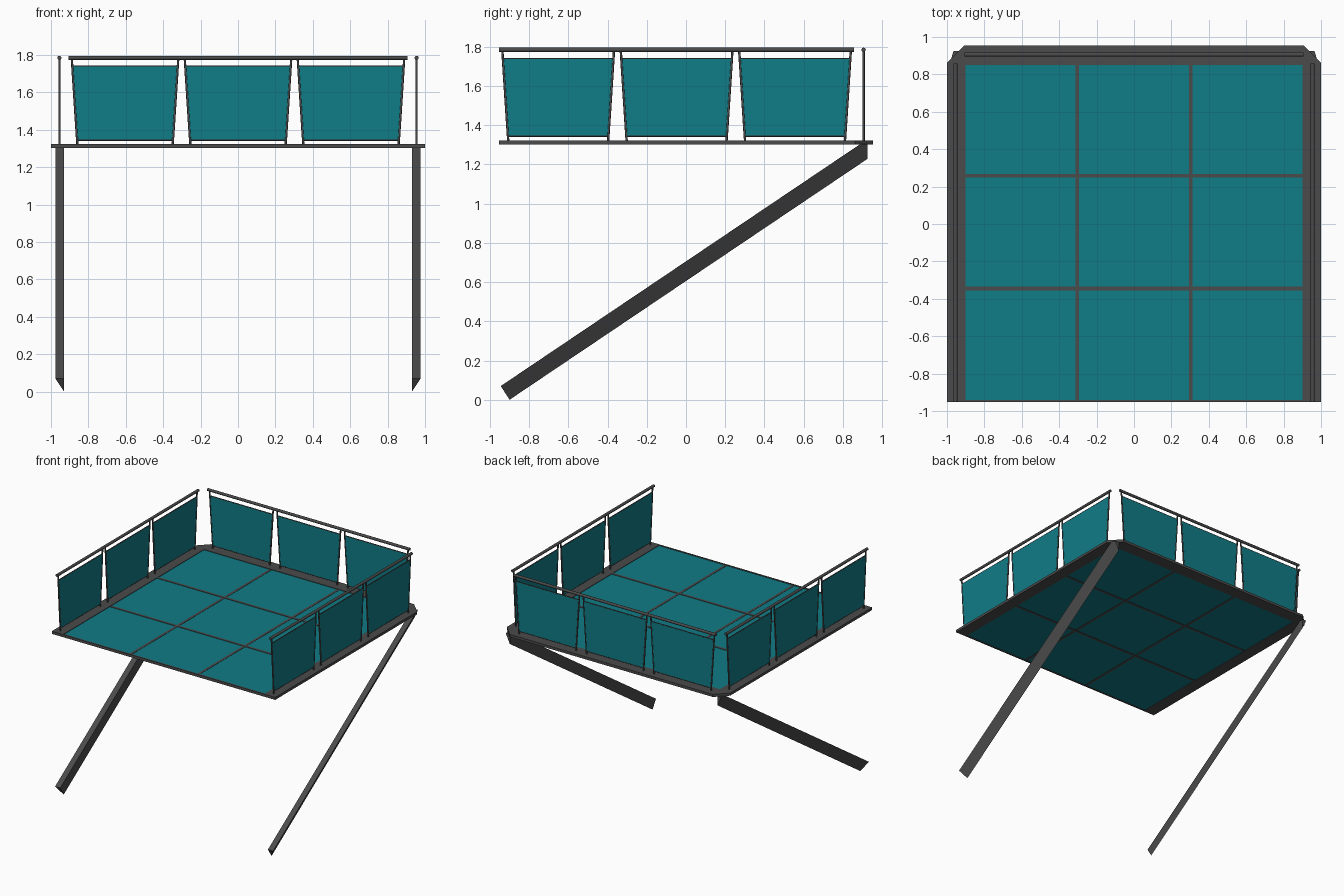
import bpy, bmesh
from mathutils import Vector

cube = bpy.data.objects.get("Cube")
if cube:
    bpy.data.objects.remove(cube, do_unlink=True)


def material(name, rgb, rough):
    m = bpy.data.materials.new(name)
    m.use_nodes = True
    m.diffuse_color = (*rgb, 1)
    bsdf = m.node_tree.nodes["Principled BSDF"]
    bsdf.inputs["Base Color"].default_value = (*rgb, 1)
    bsdf.inputs["Roughness"].default_value = rough
    return m


METAL = material("dark_metal", (0.07, 0.07, 0.07), 0.6)
TEAL = material("teal_panel", (0.005, 0.2, 0.24), 0.4)


def finish(name, bm, mat):
    bmesh.ops.recalc_face_normals(bm, faces=bm.faces)
    mesh = bpy.data.meshes.new(name)
    bm.to_mesh(mesh)
    bm.free()
    mesh.materials.append(mat)
    obj = bpy.data.objects.new(name, mesh)
    bpy.context.collection.objects.link(obj)
    return obj


def prism(name, points, direction, mat, clips=()):
    """Extrude a flat outline, then trim everything beyond the clip planes."""
    bm = bmesh.new()
    face = bm.faces.new([bm.verts.new(p) for p in points])
    ext = bmesh.ops.extrude_face_region(bm, geom=[face], use_keep_orig=True)
    moved = [g for g in ext["geom"] if isinstance(g, bmesh.types.BMVert)]
    bmesh.ops.translate(bm, verts=moved, vec=direction)
    for co, normal in clips:
        cut = bmesh.ops.bisect_plane(
            bm, geom=bm.verts[:] + bm.edges[:] + bm.faces[:],
            plane_co=co, plane_no=normal, clear_outer=True)
        edges = [g for g in cut["geom_cut"] if isinstance(g, bmesh.types.BMEdge)]
        bmesh.ops.edgeloop_fill(bm, edges=edges)
    return finish(name, bm, mat)


def slab(name, x0, x1, y0, y1, z0, z1, mat):
    outline = [(x0, y0, z0), (x1, y0, z0), (x1, y1, z0), (x0, y1, z0)]
    return prism(name, outline, (0, 0, z1 - z0), mat)


def rod(name, a, b, radius, sides=12):
    a, b = Vector(a), Vector(b)
    bm = bmesh.new()
    bmesh.ops.create_cone(bm, cap_ends=True, segments=sides, radius1=radius,
                          radius2=radius, depth=(b - a).length)
    obj = finish(name, bm, METAL)
    obj.rotation_mode = "QUATERNION"
    obj.rotation_quaternion = (b - a).to_track_quat("Z", "Y")
    obj.location = (a + b) / 2
    for poly in obj.data.polygons:
        poly.use_smooth = len(poly.vertices) == 4
    return obj


DECK_LOW, DECK_TOP = 1.302, 1.323
FRONT, BACK = -0.953, 0.955

# Deck rim: U-shaped frame with cut back corners, and a thin front edge
half = [(0.9, FRONT), (1, FRONT), (1, 0.862), (0.908, BACK)]
inner = [(-0.9, 0.85), (0.9, 0.85)]
rim = half + [(-x, y) for x, y in reversed(half)] + inner
prism("deck_rim", [(x, y, DECK_LOW) for x, y in rim],
      (0, 0, DECK_TOP - DECK_LOW), METAL)
slab("deck_front_edge", -0.9, 0.9, FRONT, -0.94, DECK_LOW, DECK_TOP, METAL)

# Floor panels and the bars between them
xs, ys, bar = [-0.9, -0.303, 0.303, 0.9], [-0.94, -0.345, 0.258, 0.85], 0.01
for i in range(3):
    for j in range(3):
        slab(f"floor_panel_{i}_{j}", xs[i], xs[i + 1], ys[j], ys[j + 1],
             DECK_LOW + 0.004, DECK_TOP - 0.004, TEAL)
for k in (1, 2):
    slab(f"floor_bar_long_{k}", xs[k] - bar, xs[k] + bar, -0.94, 0.85,
         DECK_LOW + 0.002, DECK_TOP - 0.002, METAL)
    slab(f"floor_bar_cross_{k}", -0.9, 0.9, ys[k] - bar, ys[k] + bar,
         DECK_LOW + 0.001, DECK_TOP - 0.001, METAL)


# Railings: handrail, splayed posts and tapered infill panels
def railing(name, origin, along, out):
    along, out = Vector(along), Vector(out)

    def at(u, z):
        return Vector(origin) + along * u + Vector((0, 0, z))

    def half_width(z):
        return 0.256 + 0.026 * (z - 1.345) / 0.395

    rod(f"{name}_handrail", at(-0.905, 1.785), at(0.905, 1.785), 0.011)
    for n in (-1, 0, 1):
        c = n * 0.604
        low, high = 1.345, 1.74
        wl, wh = half_width(low), half_width(high)
        corners = [at(c - wl, low), at(c + wl, low), at(c + wh, high), at(c - wh, high)]
        prism(f"{name}_panel_{n + 2}", [p - out * 0.003 for p in corners],
              out * 0.006, TEAL)
        rod(f"{name}_panel_foot_{n + 2}", corners[0], corners[1], 0.004, 8)
        rod(f"{name}_panel_cap_{n + 2}", corners[3], corners[2], 0.004, 8)
        for s in (-1, 1):
            rod(f"{name}_post_{n + 2}_{'ab'[s > 0]}",
                at(c + s * half_width(DECK_TOP), DECK_TOP - 0.005),
                at(c + s * half_width(1.78), 1.78), 0.006, 8)


railing("left_railing", (0.955, -0.048, 0), (0, 1, 0), (1, 0, 0))
railing("right_railing", (-0.955, -0.048, 0), (0, 1, 0), (1, 0, 0))
railing("back_railing", (0, 0.906, 0), (1, 0, 0), (0, 1, 0))

# Diagonal braces: triangular section, trimmed under the deck and at the back
for side, s in (("left", 1), ("right", -1)):
    section = [(s * 0.976, -0.945, 0.07), (s * 0.93, -0.945, 0.07), (s * 0.93, -0.9, 0)]
    prism(f"{side}_brace", section, (0, 2.1, 2.1 * 0.673), METAL,
          clips=[((0, 0, DECK_LOW + 0.002), (0, 0, 1)), ((0, 0.925, 0), (0, 1, 0))])
